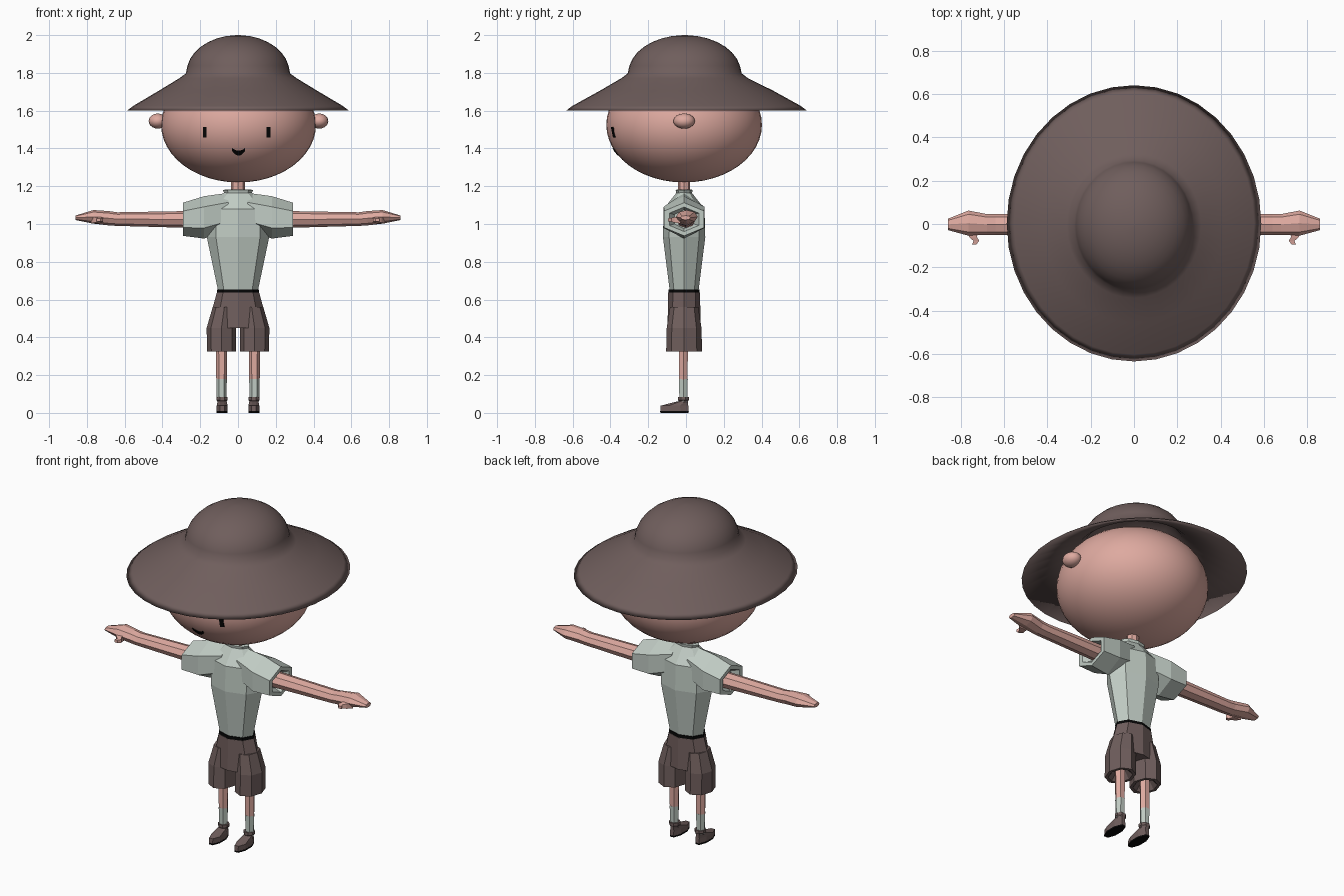
import bpy, bmesh, math
from mathutils import Vector

if "Cube" in bpy.data.objects:
    bpy.data.objects.remove(bpy.data.objects["Cube"])


def material(name, r, g, b):
    m = bpy.data.materials.new(name)
    m.diffuse_color = (r, g, b, 1)
    m.use_nodes = True
    m.node_tree.nodes["Principled BSDF"].inputs["Base Color"].default_value = m.diffuse_color
    return m


SKIN = material("skin", 0.73, 0.40, 0.35)
BROWN = material("brown cloth", 0.16, 0.112, 0.108)
SHIRT = material("pale green cloth", 0.53, 0.60, 0.55)
BLACK = material("black", 0.002, 0.002, 0.002)
CY = -0.01  # body centre line in y


def finish(name, bm, mat, smooth=False):
    bmesh.ops.recalc_face_normals(bm, faces=bm.faces)
    me = bpy.data.meshes.new(name)
    bm.to_mesh(me)
    bm.free()
    me.materials.append(mat)
    for p in me.polygons:
        p.use_smooth = smooth
    ob = bpy.data.objects.new(name, me)
    bpy.context.collection.objects.link(ob)
    return ob


def loft(name, rings, mat, axis="z", n=8, phase=0.0, sides=(1,), smooth=False):
    """Skin elliptical rings (position, centre u, centre v, radius u, radius v).
    axis z: u=x, v=y.  axis x: u=y, v=z.  sides=(1,-1) adds the mirrored copy."""
    bm = bmesh.new()
    for s in sides:
        loops = []
        for p, cu, cv, ru, rv in rings:
            loop = []
            for i in range(n):
                a = phase + 2 * math.pi * i / n
                u, v = cu + ru * math.cos(a), cv + rv * math.sin(a)
                co = (u * s, v, p) if axis == "z" else (p * s, u, v)
                loop.append(bm.verts.new(co))
            loops.append(loop)
        for a, b in zip(loops, loops[1:]):
            for i in range(n):
                j = (i + 1) % n
                bm.faces.new((a[i], a[j], b[j], b[i]))
        bm.faces.new(loops[0])
        bm.faces.new(loops[-1])
    return finish(name, bm, mat, smooth)


def ellipsoid(name, centres, r, mat, u, v):
    bm = bmesh.new()
    for c in centres:
        vs = bmesh.ops.create_uvsphere(bm, u_segments=u, v_segments=v, radius=1)["verts"]
        for w in vs:
            w.co = Vector(c) + Vector(w.co[k] * r[k] for k in range(3))
    return finish(name, bm, mat, True)


# Head and ears
HEAD_C, HEAD_R = (0.003, CY, 1.525), (0.41, 0.412, 0.305)
ellipsoid("head", [HEAD_C], HEAD_R, SKIN, 40, 24)
ellipsoid("ears", [(0.43, CY, 1.545), (-0.425, CY, 1.545)], (0.048, 0.057, 0.04), SKIN, 16, 10)


def face_plate(name, columns):
    """Thin plate following the head; columns are (x, top z, bottom z)."""
    bm = bmesh.new()
    rows = []
    for x, zt, zb in columns:
        row = []
        for z, d in ((zt, -0.004), (zb, -0.004), (zb, 0.004), (zt, 0.004)):
            q = 1 - ((x - HEAD_C[0]) / HEAD_R[0]) ** 2 - ((z - HEAD_C[2]) / HEAD_R[2]) ** 2
            row.append(bm.verts.new((x, CY - HEAD_R[1] * math.sqrt(q) + d, z)))
        rows.append(row)
    for a, b in zip(rows, rows[1:]):
        for i in range(4):
            j = (i + 1) % 4
            bm.faces.new((a[i], a[j], b[j], b[i]))
    bm.faces.new(rows[0])
    bm.faces.new(rows[-1])
    finish(name, bm, BLACK)


# Eyes and smiling mouth
for side, x in (("left", 0.162), ("right", -0.176)):
    face_plate(side + "_eye", [(x - 0.01, 1.513, 1.458), (x + 0.01, 1.513, 1.458)])
mouth = []
for i in range(9):
    t = i / 4 - 1
    mouth.append((0.003 + 0.034 * t, 1.388 + 0.014 * t * t, 1.362 + 0.024 * t * t))
face_plate("mouth", mouth)

# Hat: one shell profile (radius x, radius y, z) from the inside, round the rim, to the crown
profile = [(0.02, 0.02, 1.975), (0.18, 0.20, 1.925), (0.255, 0.285, 1.80), (0.30, 0.33, 1.76),
           (0.588, 0.638, 1.60), (0.555, 0.605, 1.625), (0.42, 0.46, 1.705),
           (0.31, 0.335, 1.772), (0.276, 0.302, 1.797)]
for k in range(1, 9):
    a = k * math.pi / 2 / 8.2
    profile.append((0.273 * math.cos(a), 0.298 * math.cos(a), 1.80 + 0.20 * math.sin(a)))
loft("hat", [(z, 0, 0.003 if rx > 0.35 else -0.007, rx, ry) for rx, ry, z in profile],
     BROWN, n=36, smooth=True)

# Neck and collar
loft("neck", [(1.14, 0, CY, 0.036, 0.032), (1.25, 0, CY, 0.036, 0.032)], SKIN)
loft("collar", [(1.155, 0, CY, 0.07, 0.04), (1.18, 0, CY, 0.08, 0.045),
                (1.183, 0, CY, 0.06, 0.037), (1.165, 0, CY, 0.04, 0.034)], SHIRT)

# Shirt body and sleeves with recessed cuffs
loft("shirt", [(0.645, 0, CY, 0.105, 0.076), (0.93, 0, CY, 0.165, 0.112),
               (1.08, 0, CY, 0.165, 0.108), (1.17, 0, CY, 0.07, 0.037)], SHIRT)
loft("sleeves", [(0.05, CY, 1.065, 0.085, 0.10), (0.18, CY, 1.035, 0.125, 0.112),
                 (0.29, CY, 1.025, 0.122, 0.088), (0.29, CY, 1.025, 0.09, 0.065),
                 (0.25, CY, 1.025, 0.06, 0.05)],
     SHIRT, axis="x", n=6, phase=math.pi / 2, sides=(1, -1))

# Arms and mitten hands
loft("arms", [(0.24, 0, 1.024, 0.052, 0.045), (0.64, -0.002, 1.026, 0.048, 0.036),
              (0.68, -0.002, 1.03, 0.048, 0.038), (0.765, 0.004, 1.038, 0.058, 0.036),
              (0.86, -0.002, 1.033, 0.026, 0.012)],
     SKIN, axis="x", sides=(1, -1))

# Thumbs: small hooked tapered bars
bm = bmesh.new()
for s in (1, -1):
    path = [(0.755, -0.03, 0.024), (0.742, -0.062, 0.018), (0.728, -0.078, 0.013), (0.738, -0.094, 0.01)]
    loops = [[bm.verts.new((s * (x + dx * w), y, 1.022 + dz * w * 0.8))
              for dx, dz in ((-1, -1), (1, -1), (1, 1), (-1, 1))] for x, y, w in path]
    for a, b in zip(loops, loops[1:]):
        for i in range(4):
            j = (i + 1) % 4
            bm.faces.new((a[i], a[j], b[j], b[i]))
    bm.faces.new(loops[0])
    bm.faces.new(loops[-1])
finish("thumbs", bm, SKIN)

# Belt
loft("belt", [(0.636, 0, CY, 0.111, 0.082), (0.654, 0, CY, 0.111, 0.082)], BLACK)

# Shorts: hips plus two legs with recessed hems
loft("shorts_hips", [(0.637, 0, CY, 0.112, 0.084), (0.45, 0, CY, 0.163, 0.088)], BROWN)
loft("shorts_legs", [(0.56, 0.072, CY, 0.062, 0.075), (0.45, 0.088, CY, 0.078, 0.092),
                     (0.325, 0.087, CY, 0.077, 0.095), (0.325, 0.087, CY, 0.06, 0.075),
                     (0.37, 0.087, CY, 0.03, 0.03)], BROWN, sides=(1, -1))

# Legs, socks, boots and soles
LX, LY = 0.087, -0.014
loft("legs", [(0.175, LX, LY, 0.028, 0.026), (0.40, LX, LY, 0.031, 0.028)], SKIN, n=6, sides=(1, -1))
loft("socks", [(0.06, LX, LY, 0.025, 0.024), (0.18, LX, LY, 0.028, 0.027)], SHIRT, n=6, sides=(1, -1))
LX = 0.084
loft("boots", [(0.008, LX, -0.061, 0.031, 0.081), (0.038, LX, -0.061, 0.031, 0.079),
               (0.052, LX, -0.035, 0.028, 0.05), (0.062, LX, LY, 0.026, 0.027),
               (0.068, LX, LY, 0.032, 0.031), (0.084, LX, LY, 0.032, 0.031)],
     BROWN, phase=math.pi / 8, sides=(1, -1))
loft("soles", [(0.0, LX, -0.061, 0.031, 0.081), (0.009, LX, -0.061, 0.032, 0.082)],
     BLACK, phase=math.pi / 8, sides=(1, -1))
